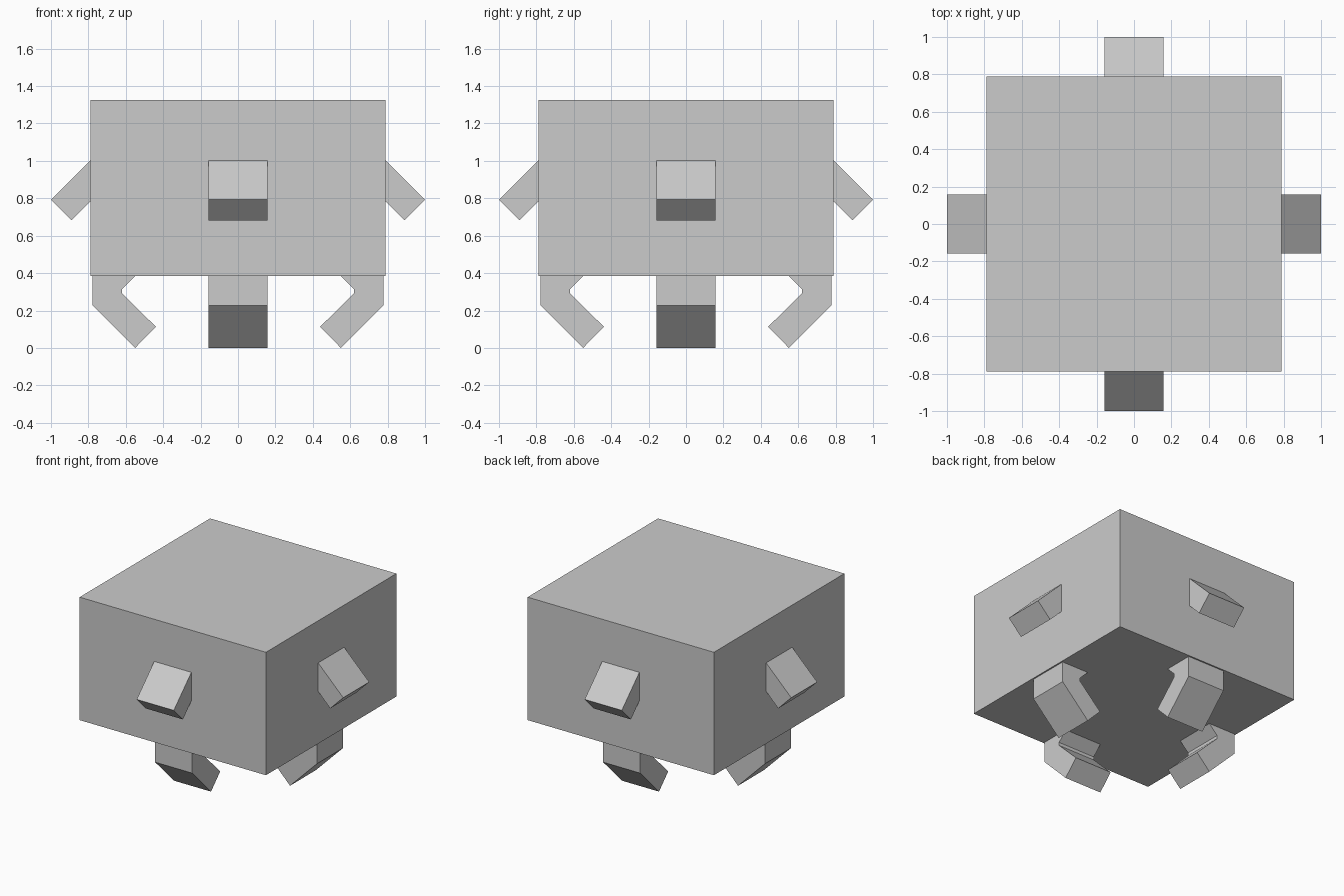
import bpy, bmesh, math
from mathutils import Matrix

if "Cube" in bpy.data.objects:
    bpy.data.objects.remove(bpy.data.objects["Cube"])

grey = bpy.data.materials.new("plain grey")
grey.diffuse_color = (0.6, 0.6, 0.6, 1)
grey.use_nodes = True
grey.node_tree.nodes["Principled BSDF"].inputs["Base Color"].default_value = grey.diffuse_color

HALF_WIDTH = 0.157   # half thickness of arms and legs


def finish(name, bm):
    bmesh.ops.recalc_face_normals(bm, faces=bm.faces[:])
    mesh = bpy.data.meshes.new(name)
    bm.to_mesh(mesh)
    bm.free()
    mesh.materials.append(grey)
    obj = bpy.data.objects.new(name, mesh)
    bpy.context.collection.objects.link(obj)
    return obj


def limb(name, profile, angle):
    """Extrude an x/z profile along y, then turn it around z."""
    bm = bmesh.new()
    face = bm.faces.new([bm.verts.new((x, -HALF_WIDTH, z)) for x, z in profile])
    ext = bmesh.ops.extrude_face_region(bm, geom=[face], use_keep_orig=True)
    moved = [g for g in ext["geom"] if isinstance(g, bmesh.types.BMVert)]
    bmesh.ops.translate(bm, verts=moved, vec=(0, 2 * HALF_WIDTH, 0))
    bmesh.ops.rotate(bm, verts=bm.verts[:], cent=(0, 0, 0),
                     matrix=Matrix.Rotation(angle, 3, 'Z'))
    return finish(name, bm)


# Box body
bm = bmesh.new()
bmesh.ops.create_cube(bm, size=1, matrix=Matrix.Translation((0, 0, 0.855))
                      @ Matrix.Diagonal((1.576, 1.576, 0.94, 1)))
finish("body", bm)

# Slanted arms and hooked legs, rooted inside the body
arm_profile = [(0.70, 1.09), (1.0, 0.793), (0.89, 0.682), (0.59, 0.982)]
leg_profile = [(0.777, 0.45), (0.777, 0.228), (0.55, 0.0), (0.439, 0.113),
               (0.62, 0.291), (0.62, 0.315), (0.485, 0.45)]

for i, side in enumerate(("right", "back", "left", "front")):
    limb(side + "_arm", arm_profile, i * math.pi / 2)
    limb(side + "_leg", leg_profile, i * math.pi / 2)
